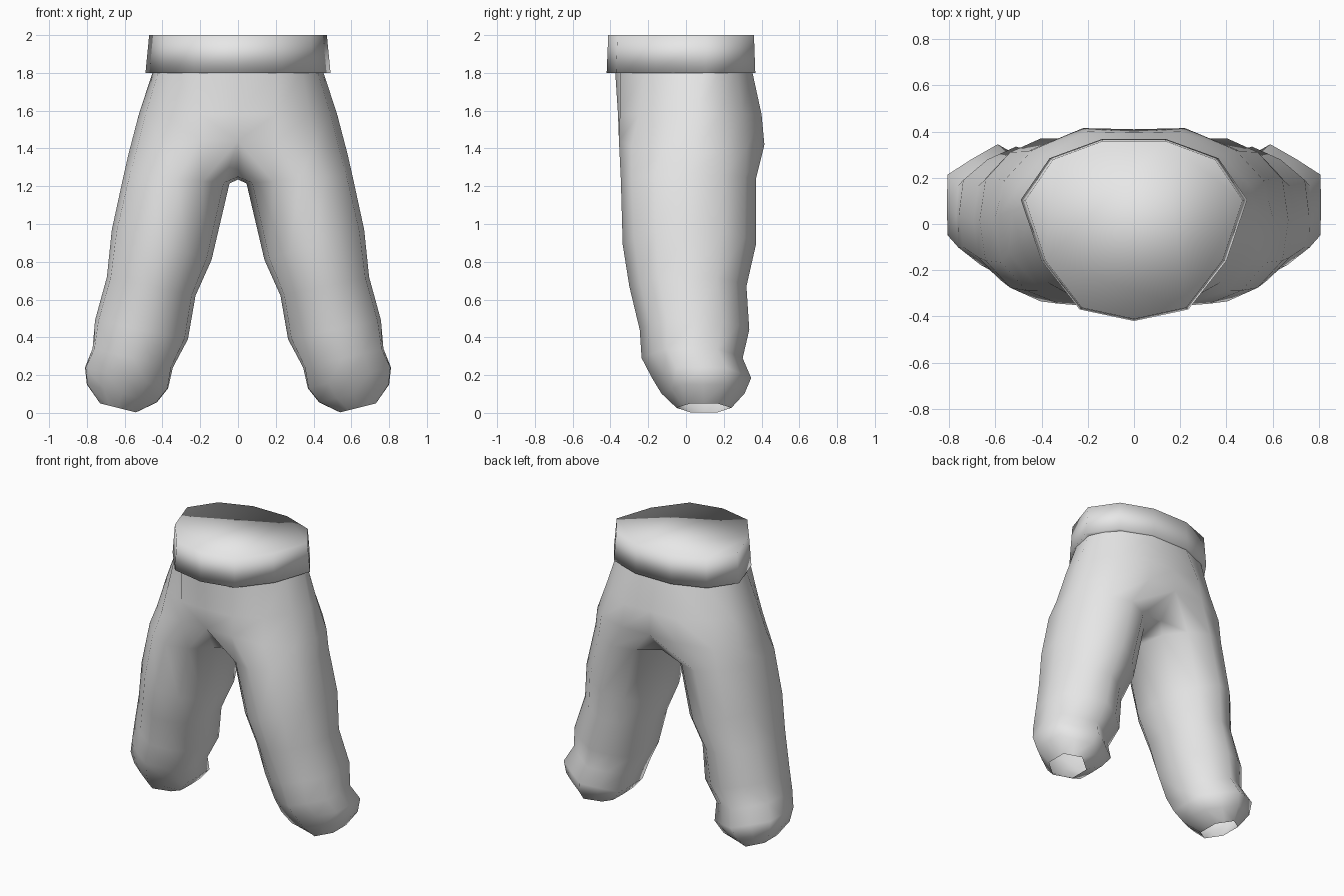
import bpy, bmesh, math

if "Cube" in bpy.data.objects:
    bpy.data.objects.remove(bpy.data.objects["Cube"])

cloth = bpy.data.materials.new("grey cloth")
cloth.diffuse_color = (0.8, 0.8, 0.8, 1)
cloth.use_nodes = True
cloth.node_tree.nodes["Principled BSDF"].inputs["Base Color"].default_value = cloth.diffuse_color


def make_object(name, bm):
    bmesh.ops.recalc_face_normals(bm, faces=bm.faces[:])
    mesh = bpy.data.meshes.new(name)
    bm.to_mesh(mesh)
    bm.free()
    mesh.materials.append(cloth)
    ob = bpy.data.objects.new(name, mesh)
    bpy.context.collection.objects.link(ob)
    return ob


def bridge(bm, a, b, closed=True):
    n = len(a)
    for i in range(n if closed else n - 1):
        j = (i + 1) % n
        bm.faces.new((a[i], a[j], b[j], b[i])).smooth = True


def add_ring(bm, points):
    return [bm.verts.new(p) for p in points]


def leg_ring(xi, zi, xo, zo, yf, yb, hexed):
    """Tilted ring from its inner/outer edge and front/back limits.
    hexed blends the outline from an oval (0) to a hexagon (1)."""
    side = 1 - hexed * (1 - math.cos(math.radians(30)))
    pts = []
    for i in range(12):
        a = math.radians(-120 + 30 * i)
        r = side if i % 2 == 0 else 1
        u, v = math.cos(a) * r / side, math.sin(a) * r
        pts.append(((xi + xo) / 2 + u * (xo - xi) / 2,
                    (yf + yb) / 2 + v * (yb - yf) / 2,
                    (zi + zo) / 2 + u * (zo - zi) / 2))
    return pts


# Trousers: one leg and half the hips, mirrored; the feet are open
bm = bmesh.new()
leg = [
    (.54, .003, .73, .05, -.05, .24, 1),
    (.43, .055, .80, .15, -.13, .31, .9),
    (.37, .13, .81, .24, -.18, .345, .9),
    (.345, .24, .77, .34, -.235, .30, .7),
    (.265, .39, .757, .49, -.245, .335, .5),
    (.225, .62, .694, .72, -.30, .32, .4),
    (.14, .81, .668, .97, -.335, .37, .3),
    (.045, 1.215, .605, 1.26, -.345, .37, .2),
]
rings = [add_ring(bm, leg_ring(*r)) for r in leg]

# Crotch ring: nine hip points, then three saddle points on the centre line
rings.append(add_ring(bm, [
    (0, -.355, 1.44), (.2, -.355, 1.44), (.40, -.29, 1.41),
    (.54, -.13, 1.38), (.58, .04, 1.37), (.56, .19, 1.38),
    (.44, .32, 1.40), (.22, .415, 1.42), (0, .41, 1.42),
    (0, .27, 1.26), (0, .05, 1.235), (0, -.2, 1.25)]))
for a, b in zip(rings, rings[1:]):
    bridge(bm, a, b)

# Hips
hips = [
    (1.58, [(0, -.36), (.2, -.35), (.38, -.25), (.49, -.1), (.525, .06),
            (.49, .18), (.38, .30), (.2, .40), (0, .395)]),
    (1.81, [(0, -.375), (.2, -.35), (.34, -.22), (.42, -.07), (.45, .09),
            (.41, .18), (.33, .27), (.14, .35), (0, .35)]),
]
lower = rings[-1][:9]
for z, outline in hips:
    upper = add_ring(bm, [(x, y, z) for x, y in outline])
    bridge(bm, lower, upper, closed=False)
    lower = upper

trousers = make_object("trousers", bm)
mirror = trousers.modifiers.new("mirror", 'MIRROR')
mirror.use_clip = True
mirror.merge_threshold = 0.002

# Waistband: flared band with a softly shaded top and a turned-in lower hem
bm = bmesh.new()
half = [(.235, -.37), (.40, -.16), (.49, .105), (.365, .285), (.14, .367)]
outline = [(0, -.42)] + half + [(-x, y) for x, y in reversed(half)]
hem = add_ring(bm, [(x * .86, y * .86, 1.802) for x, y in outline])
bottom = add_ring(bm, [(x, y, 1.8) for x, y in outline])
top = add_ring(bm, [(x * .96, y * .98, 2.0) for x, y in outline])
bridge(bm, hem, bottom)
bridge(bm, bottom, top)
bm.faces.new(top).smooth = True
make_object("waistband", bm)
